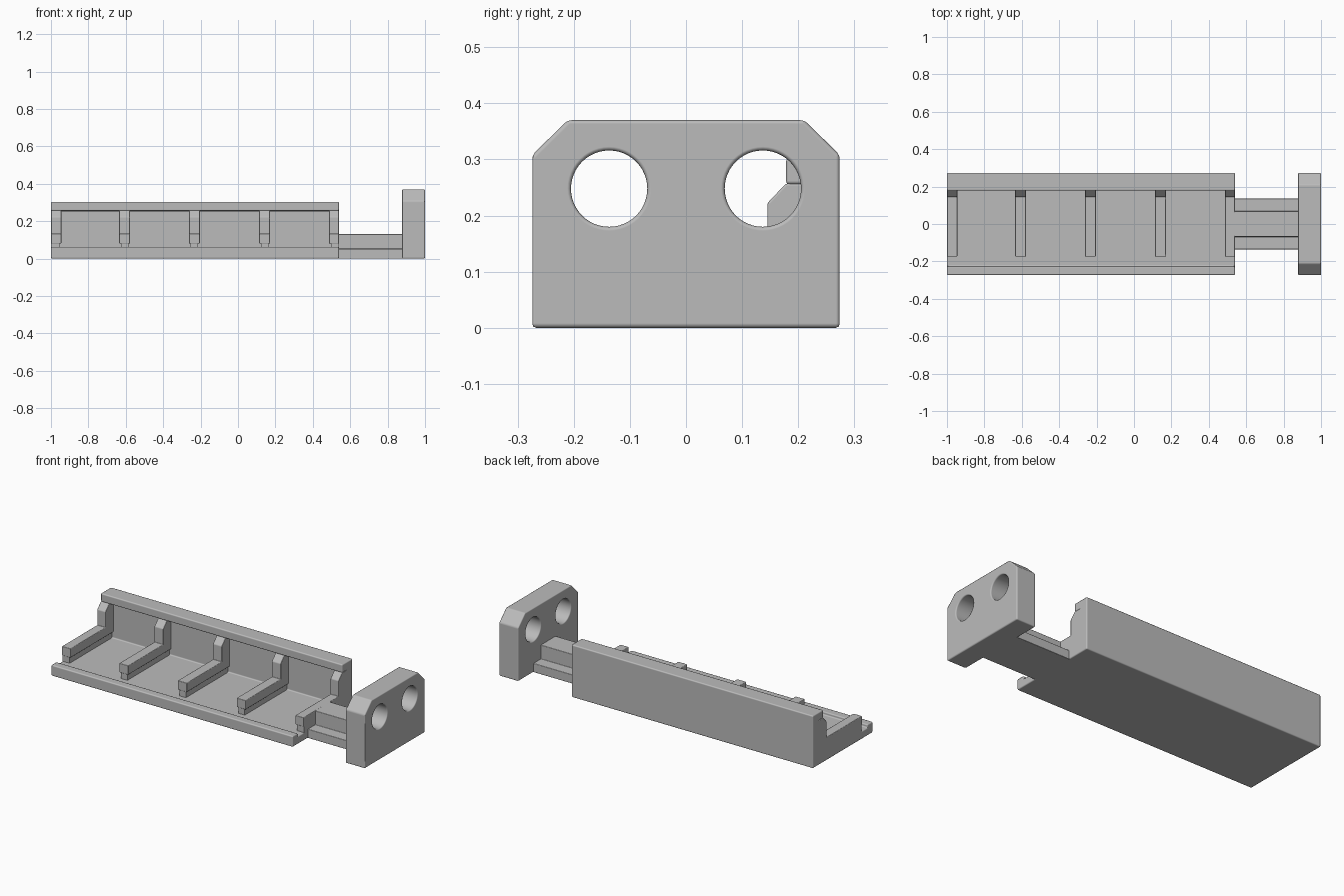
import bpy
import bmesh
import math

cube = bpy.data.objects.get("Cube")
if cube:
    bpy.data.objects.remove(cube, do_unlink=True)

grey = bpy.data.materials.new("plain_grey")
grey.use_nodes = True
colour = (0.5, 0.5, 0.5, 1)
grey.diffuse_color = colour
grey.node_tree.nodes["Principled BSDF"].inputs["Base Color"].default_value = colour


def select_only(obj):
    bpy.ops.object.select_all(action="DESELECT")
    obj.select_set(True)
    bpy.context.view_layer.objects.active = obj


def extrude_x(name, profile, x0, x1):
    """Solid made from a (y, z) profile swept from x0 to x1."""
    bm = bmesh.new()
    face = bm.faces.new([bm.verts.new((x0, y, z)) for y, z in profile])
    swept = bmesh.ops.extrude_face_region(bm, geom=[face])["geom"]
    verts = [v for v in swept if isinstance(v, bmesh.types.BMVert)]
    bmesh.ops.translate(bm, verts=verts, vec=(x1 - x0, 0, 0))
    bmesh.ops.recalc_face_normals(bm, faces=bm.faces)
    mesh = bpy.data.meshes.new(name)
    bm.to_mesh(mesh)
    bm.free()
    mesh.materials.append(grey)
    obj = bpy.data.objects.new(name, mesh)
    bpy.context.collection.objects.link(obj)
    return obj


def soften(obj, width):
    """Small rounded edges with smooth shading."""
    select_only(obj)
    bpy.ops.object.shade_smooth_by_angle(angle=math.radians(30))
    bevel = obj.modifiers.new("edge_bevel", "BEVEL")
    bevel.width = width
    bevel.segments = 2
    bevel.limit_method = "ANGLE"
    bevel.harden_normals = True


# Tray: front lip, floor, recessed back wall and overhanging cap
LEFT, RIGHT, FLOOR = -1.0, 0.54, 0.045
RECESS = 0.215
tray = extrude_x("tray", [
    (-0.273, 0), (0.273, 0), (0.273, 0.303), (0.178, 0.303), (0.178, 0.255),
    (RECESS, 0.255), (RECESS, FLOOR), (-0.225, FLOOR), (-0.225, 0.063),
    (-0.273, 0.063)], LEFT, RIGHT)
soften(tray, 0.007)

# Dividers: L-shaped ribs with an upright, each on a narrower foot
rib_profile = [
    (-0.175, 0.08), (0.24, 0.08), (0.24, 0.257), (0.178, 0.257),
    (0.145, 0.222), (0.145, 0.133), (-0.175, 0.133)]
foot_profile = [(-0.17, 0.03), (0.24, 0.03), (0.24, 0.09), (-0.17, 0.09)]
ribs = [(LEFT, -0.945), (-0.635, -0.577), (-0.262, -0.204),
        (0.113, 0.171), (0.487, RIGHT)]
for i, (x0, x1) in enumerate(ribs, 1):
    soften(extrude_x(f"divider_rib_{i}", rib_profile, x0, x1), 0.004)
    foot_x0 = x0 if x0 == LEFT else x0 + 0.009
    foot_x1 = x1 if x1 == RIGHT else x1 - 0.009
    extrude_x(f"divider_foot_{i}", foot_profile, foot_x0, foot_x1)

# Stepped neck joining the tray to the end plate
neck_half = [(0.135, 0), (0.135, 0.052), (0.068, 0.052), (0.068, 0.132)]
neck = extrude_x("neck", neck_half + [(-y, z) for y, z in reversed(neck_half)],
                 0.51, 0.9)
soften(neck, 0.004)

# End plate with chamfered top corners and two round holes
plate_half = [(0.274, 0), (0.274, 0.308), (0.211, 0.37)]
plate = extrude_x("end_plate",
                  plate_half + [(-y, z) for y, z in reversed(plate_half)],
                  0.877, 1.0)
for side in (-1, 1):
    bpy.ops.mesh.primitive_cylinder_add(
        vertices=48, radius=0.068, depth=0.4,
        location=(0.94, side * 0.137, 0.248), rotation=(0, math.pi / 2, 0))
    cutter = bpy.context.object
    cutter.name = "hole_cutter"
    cutter.data.materials.append(grey)
    cut = plate.modifiers.new("hole", "BOOLEAN")
    cut.operation = "DIFFERENCE"
    cut.solver = "EXACT"
    cut.object = cutter
    select_only(plate)
    bpy.ops.object.modifier_apply(modifier=cut.name)
    bpy.data.objects.remove(cutter, do_unlink=True)
soften(plate, 0.007)
